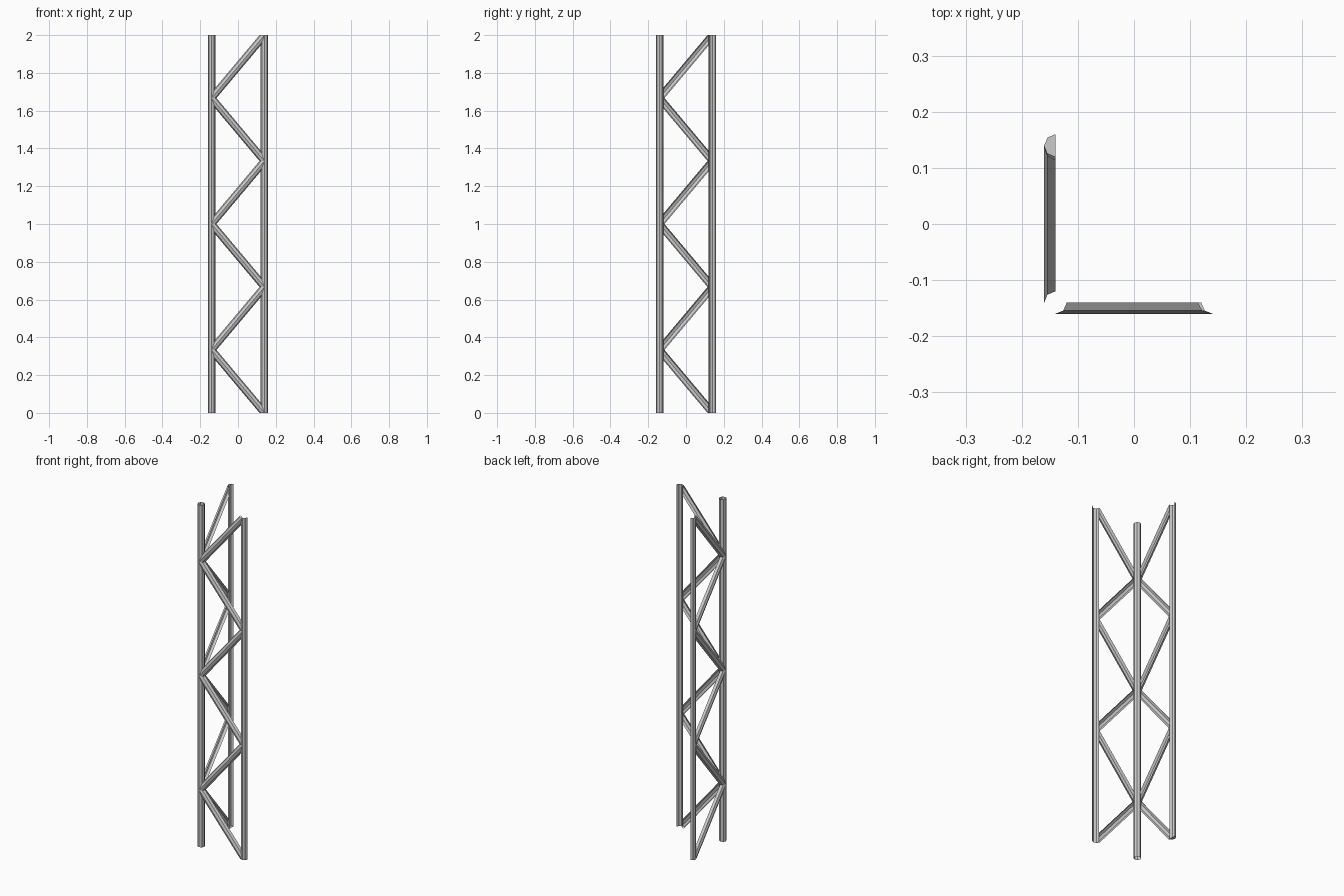
import bpy, bmesh, math

if "Cube" in bpy.data.objects:
    bpy.data.objects.remove(bpy.data.objects["Cube"])

R, C, H = 0.02, 0.14, 2.0       # tube radius, post offset, height
BAYS = 6
STEP = H / BAYS
SEG = 8                         # sides of a full tube


def make(name, build):
    bm = bmesh.new()
    build(bm)
    me = bpy.data.meshes.new(name)
    bm.to_mesh(me)
    bm.free()
    ob = bpy.data.objects.new(name, me)
    bpy.context.collection.objects.link(ob)


def strip(bm, a, b):
    # skin between two open or closed rows of points
    va = [bm.verts.new(p) for p in a]
    vb = [bm.verts.new(p) for p in b]
    for i in range(len(a) - 1):
        bm.faces.new((va[i], va[i + 1], vb[i + 1], vb[i]))
    return va, vb


def post(name, x, y, start, sweep, floor=False):
    # open upright tube, or part of one
    def build(bm):
        n = round(SEG * sweep / 360)
        ring = [(x + R * math.cos(math.radians(start + sweep * i / n)),
                 y + R * math.sin(math.radians(start + sweep * i / n))) for i in range(n + 1)]
        va, vb = strip(bm, [(*p, 0) for p in ring], [(*p, H) for p in ring])
        if floor:
            bm.faces.new(va[::-1])
        bmesh.ops.remove_doubles(bm, verts=bm.verts, dist=1e-5)
    make(name, build)


def braces(name, place):
    # zigzag of half-tubes whose ends follow the round of the posts
    def build(bm):
        slope0 = STEP / (2 * C)
        stretch = math.hypot(1, slope0)
        for k in range(BAYS):
            s = -slope0 if k % 2 == 0 else slope0
            zmid = (k + 0.5) * STEP
            rows = ([], [])
            for i in range(SEG // 2 + 1):
                t = math.pi * i / (SEG // 2)
                p, d = R * math.cos(t), R * math.sin(t)
                for row, side in zip(rows, (-1, 1)):
                    u = side * (C - abs(p))
                    z = zmid + s * u + p * stretch
                    zc = min(max(z, 0), H)
                    u += (zc - z) / s
                    row.append(place(u, C + d, zc))
            strip(bm, rows[0], rows[1])
    make(name, build)


# Posts: whole at the corner, outer half shells at the free edges
post("corner_post", -C, -C, 0, 360)
post("right_post", C, -C, 180, 180)
post("back_post", -C, C, 90, 180, floor=True)

# Diagonal bracing on the front and left faces
braces("front_braces", lambda u, d, z: (u, -d, z))
braces("left_braces", lambda u, d, z: (-d, u, z))
